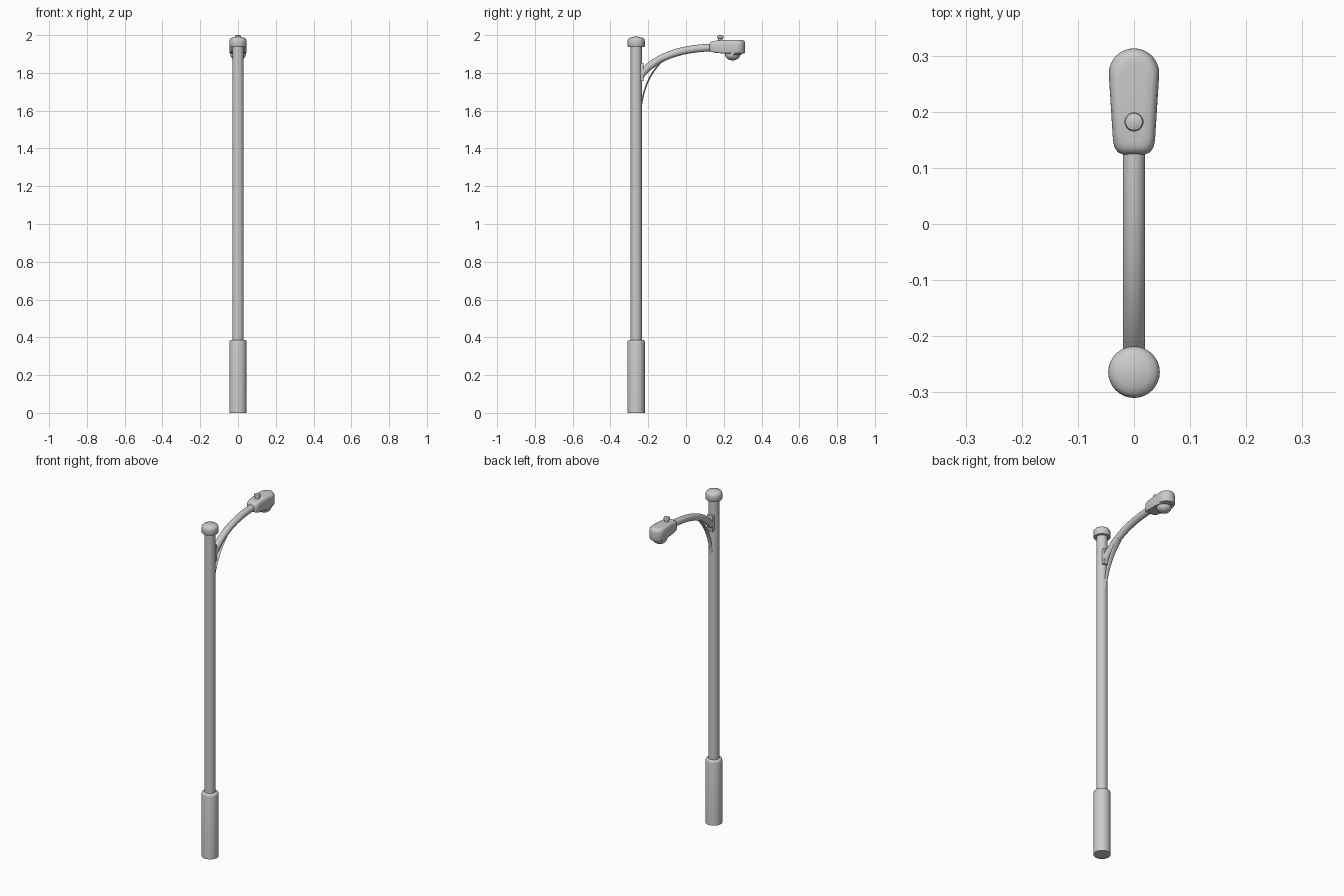
import bpy, bmesh, math
from mathutils import Vector

if "Cube" in bpy.data.objects:
    bpy.data.objects.remove(bpy.data.objects["Cube"])

PY = -0.264  # pole axis


def finish(name, bm, angle=40):
    bmesh.ops.recalc_face_normals(bm, faces=bm.faces)
    me = bpy.data.meshes.new(name)
    bm.to_mesh(me)
    bm.free()
    ob = bpy.data.objects.new(name, me)
    bpy.context.collection.objects.link(ob)
    bpy.ops.object.select_all(action='DESELECT')
    ob.select_set(True)
    bpy.context.view_layer.objects.active = ob
    bpy.ops.object.shade_smooth_by_angle(angle=math.radians(angle))
    return ob


def loft(name, rings, angle=40):
    """Skin a list of closed rings and cap both ends."""
    bm = bmesh.new()
    rows = [[bm.verts.new(p) for p in r] for r in rings]
    n = len(rows[0])
    for a, b in zip(rows, rows[1:]):
        for i in range(n):
            j = (i + 1) % n
            bm.faces.new((a[i], a[j], b[j], b[i]))
    bm.faces.new(rows[0])
    bm.faces.new(rows[-1])
    return finish(name, bm, angle)


def lathe(name, y, profile, n=32):
    """Round part about a vertical axis from (radius, z) points."""
    return loft(name, [[(r * math.cos(2 * math.pi * i / n), y + r * math.sin(2 * math.pi * i / n), z)
                        for i in range(n)] for r, z in profile])


def bezier(p, t):
    a, b, c, d = (Vector((0, *q)) for q in p)
    s = 1 - t
    pos = a * s**3 + b * 3 * s * s * t + c * 3 * s * t * t + d * t**3
    tan = (b - a) * s * s + (c - b) * 2 * s * t + (d - c) * t * t
    return pos, tan.normalized()


def sweep(name, path, size, steps=20, n=20):
    """Elliptical tube along a path in the yz plane; size(t) gives half width and half depth."""
    rings = []
    for k in range(steps + 1):
        t = k / steps
        pos, tan = bezier(path, t)
        up = Vector((0, -tan.z, tan.y))
        w, h = size(t)
        rings.append([pos + Vector((w * math.cos(2 * math.pi * i / n), 0, 0))
                      + up * h * math.sin(2 * math.pi * i / n) for i in range(n)])
    return loft(name, rings)


# Pole with base sleeve and domed cap
lathe("base_sleeve", PY, [(0.046, 0), (0.046, 0.373), (0.044, 0.382), (0.038, 0.387), (0.029, 0.387)])
lathe("pole", PY, [(0.030, 0.37), (0.030, 1.95)])
lathe("pole_cap", PY, [(0.029, 1.938), (0.044, 1.938), (0.046, 1.941), (0.046, 1.968), (0.044, 1.977),
                       (0.038, 1.984), (0.027, 1.988), (0.014, 1.991), (0.002, 1.992)])

# Curved arm and thin brace below it
sweep("arm", [(-0.25, 1.775), (-0.17, 1.885), (-0.03, 1.932), (0.15, 1.934)], lambda t: (0.02, 0.02))
sweep("brace", [(-0.238, 1.62), (-0.222, 1.74), (-0.18, 1.81), (-0.122, 1.867)],
      lambda t: (0.009 + 0.009 * t, 0.004), n=12)

# Mounting plate on the pole
bm = bmesh.new()
bmesh.ops.create_cube(bm, size=1)
bmesh.ops.scale(bm, vec=(0.038, 0.022, 0.096), verts=bm.verts)
bmesh.ops.translate(bm, vec=(0, -0.235, 1.805), verts=bm.verts)
bmesh.ops.bevel(bm, geom=bm.edges[:], offset=0.003, segments=2, affect='EDGES', profile=0.5)
finish("mounting_plate", bm)

# Lamp head: tapered outline, rounded at the far end
half = [(0.020, 0.124), (0.029, 0.128), (0.035, 0.137), (0.0375, 0.15), (0.041, 0.205)]
half += [(0.045 * math.cos(a), 0.268 + 0.045 * math.sin(a))
         for a in (math.pi / 2 * k / 8 for k in range(8))]
outline = half + [(0, 0.313)] + [(-x, y) for x, y in reversed(half)]


def head_ring(inset, z, nose=0):
    ring = []
    for x, y in outline:
        sx = 1 - inset / 0.045
        sy = 1 - inset / 0.094
        front = max(0, (0.17 - y) / 0.046)  # nose end is a little shallower
        ring.append((x * sx, 0.219 + (y - 0.219) * sy, z + nose * front))
    return ring


loft("lamp_head", [head_ring(0.007, 1.902, 0.010), head_ring(0.002, 1.904, 0.010),
                   head_ring(0, 1.909, 0.009), head_ring(0, 1.953, -0.004),
                   head_ring(0.002, 1.963, -0.006), head_ring(0.006, 1.970, -0.007),
                   head_ring(0.013, 1.974, -0.007), head_ring(0.024, 1.975, -0.007)], 45)

# Lens bowl and rim under the head
lathe("lens_rim", 0.25, [(0.043, 1.908), (0.043, 1.898), (0.040, 1.896)])
lathe("lens", 0.247, [(0.040, 1.90)] + [(0.04 * math.cos(a), 1.896 - 0.030 * math.sin(a))
      for a in (math.pi / 2 * k / 8.2 for k in range(9))])

# Light sensor on top
lathe("light_sensor", 0.182, [(0.012, 1.968), (0.012, 1.983), (0.017, 1.984), (0.017, 1.993),
                              (0.015, 1.997), (0.009, 1.9995), (0.001, 2.0)], 24)
